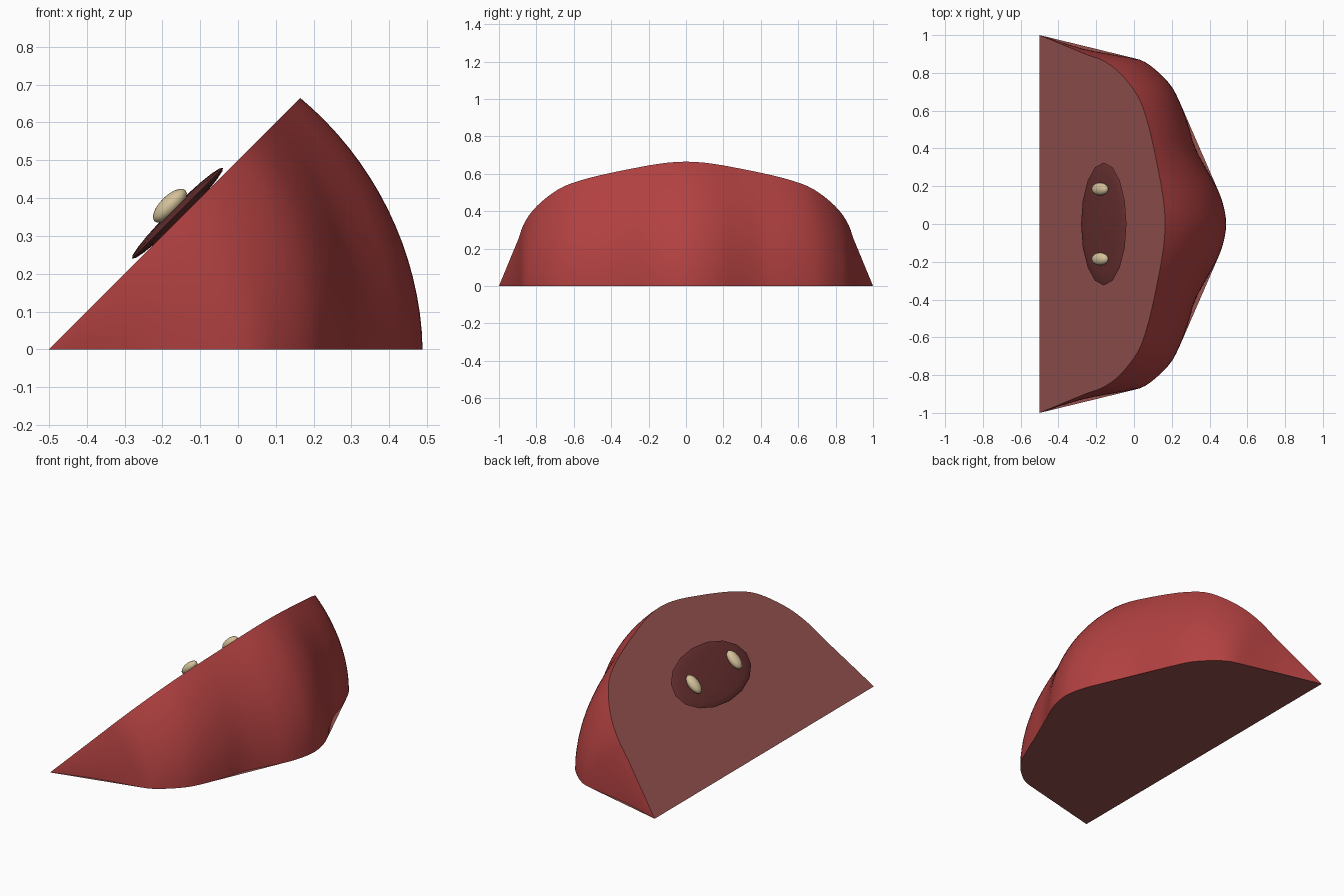
import bpy
import bmesh
import math
from mathutils import Matrix, Vector

cube = bpy.data.objects.get("Cube")
if cube:
    bpy.data.objects.remove(cube)


def material(name, colour):
    mat = bpy.data.materials.new(name)
    mat.use_nodes = True
    mat.diffuse_color = (*colour, 1)
    mat.node_tree.nodes["Principled BSDF"].inputs["Base Color"].default_value = (*colour, 1)
    return mat


SKIN = material("red skin", (0.45, 0.053, 0.053))
FLESH = material("dusty pink flesh", (0.30, 0.084, 0.078))
CORE = material("dark red core", (0.13, 0.027, 0.027))
SEED = material("cream seed", (0.65, 0.53, 0.32))

AXIS_X = -0.5          # the wedge's sharp edge runs along y here
SWEEP = math.radians(45)

# Half outline: distance along y, radius at the base, radius at the sloping cut
OUTLINE = [
    (0, 0.988, 0.94), (0.1, 0.973, 0.932), (0.19, 0.94, 0.914),
    (0.27, 0.895, 0.893), (0.4, 0.825, 0.856), (0.53, 0.785, 0.812),
    (0.65, 0.74, 0.755), (0.74, 0.69, 0.675), (0.82, 0.61, 0.57),
    (0.87, 0.53, 0.46), (0.895, 0.4, 0.36), (0.93, 0.22, 0.24), (1, 0, 0),
]


def smooth_outline(points, steps=3):
    """Catmull-Rom pass over the mirrored half outline."""
    full = [Vector((-y, a, b)) for y, a, b in reversed(points[1:])]
    full += [Vector(p) for p in points]
    padded = [full[0]] + full + [full[-1]]
    result = []
    for p0, p1, p2, p3 in zip(padded, padded[1:], padded[2:], padded[3:]):
        for i in range(steps):
            t = i / steps
            result.append(0.5 * (2 * p1 + (p2 - p0) * t
                                 + (2 * p0 - 5 * p1 + 4 * p2 - p3) * t * t
                                 + (3 * p1 - p0 - 3 * p2 + p3) * t ** 3))
    return result + [full[-1]]


def add_object(name, bm, mats):
    mesh = bpy.data.meshes.new(name)
    bm.to_mesh(mesh)
    bm.free()
    for mat in mats:
        mesh.materials.append(mat)
    obj = bpy.data.objects.new(name, mesh)
    bpy.context.collection.objects.link(obj)
    return obj


def shade(obj):
    bpy.ops.object.select_all(action='DESELECT')
    obj.select_set(True)
    bpy.context.view_layer.objects.active = obj
    bpy.ops.object.shade_smooth_by_angle(angle=math.radians(40))


# Wedge: the outline swept about the sharp edge, blending base into cut
outline = smooth_outline(OUTLINE)
bm = bmesh.new()
rows = []
STEPS = 16
for k in range(STEPS + 1):
    t = k / STEPS
    row = []
    for y, base, cut in outline:
        r = base + (cut - base) * t ** 1.4
        row.append(bm.verts.new((AXIS_X + r * math.cos(SWEEP * t), y,
                                 r * math.sin(SWEEP * t))))
    rows.append(row)
for low, high in zip(rows, rows[1:]):
    for i in range(len(low) - 1):
        bm.faces.new((low[i], low[i + 1], high[i + 1], high[i]))
bm.faces.new(rows[-1]).material_index = 1
bmesh.ops.remove_doubles(bm, verts=bm.verts, dist=0.0005)
bmesh.ops.recalc_face_normals(bm, faces=bm.faces)
wedge = add_object("wedge", bm, [SKIN, FLESH])
shade(wedge)

# Flat underside, spanning the hollows of the outline
bm = bmesh.new()
spots = [bm.verts.new((AXIS_X + r, y, 0)) for y, r, _ in outline]
bmesh.ops.convex_hull(bm, input=spots)
bmesh.ops.delete(bm, geom=[v for v in bm.verts if not v.link_faces], context='VERTS')
if not bm.faces:
    bm.faces.new(spots)
bmesh.ops.recalc_face_normals(bm, faces=bm.faces)
for face in bm.faces:
    if face.normal.z > 0:
        face.normal_flip()
add_object("underside", bm, [FLESH])


# Ellipsoids lying on the sloping cut
def ellipsoid(name, centre, radii, mat):
    bm = bmesh.new()
    bmesh.ops.create_uvsphere(bm, u_segments=16, v_segments=10, radius=1)
    bm.transform(Matrix.Translation(centre)
                 @ Matrix.Rotation(-SWEEP, 4, 'Y')
                 @ Matrix.Diagonal((*radii, 1)))
    shade(add_object(name, bm, [mat]))


ellipsoid("core", (-0.16, 0, 0.36), (0.17, 0.325, 0.018), CORE)
for side, y in (("front", -0.185), ("back", 0.185)):
    ellipsoid(side + "_seed", (-0.18, y, 0.38), (0.058, 0.034, 0.026), SEED)
